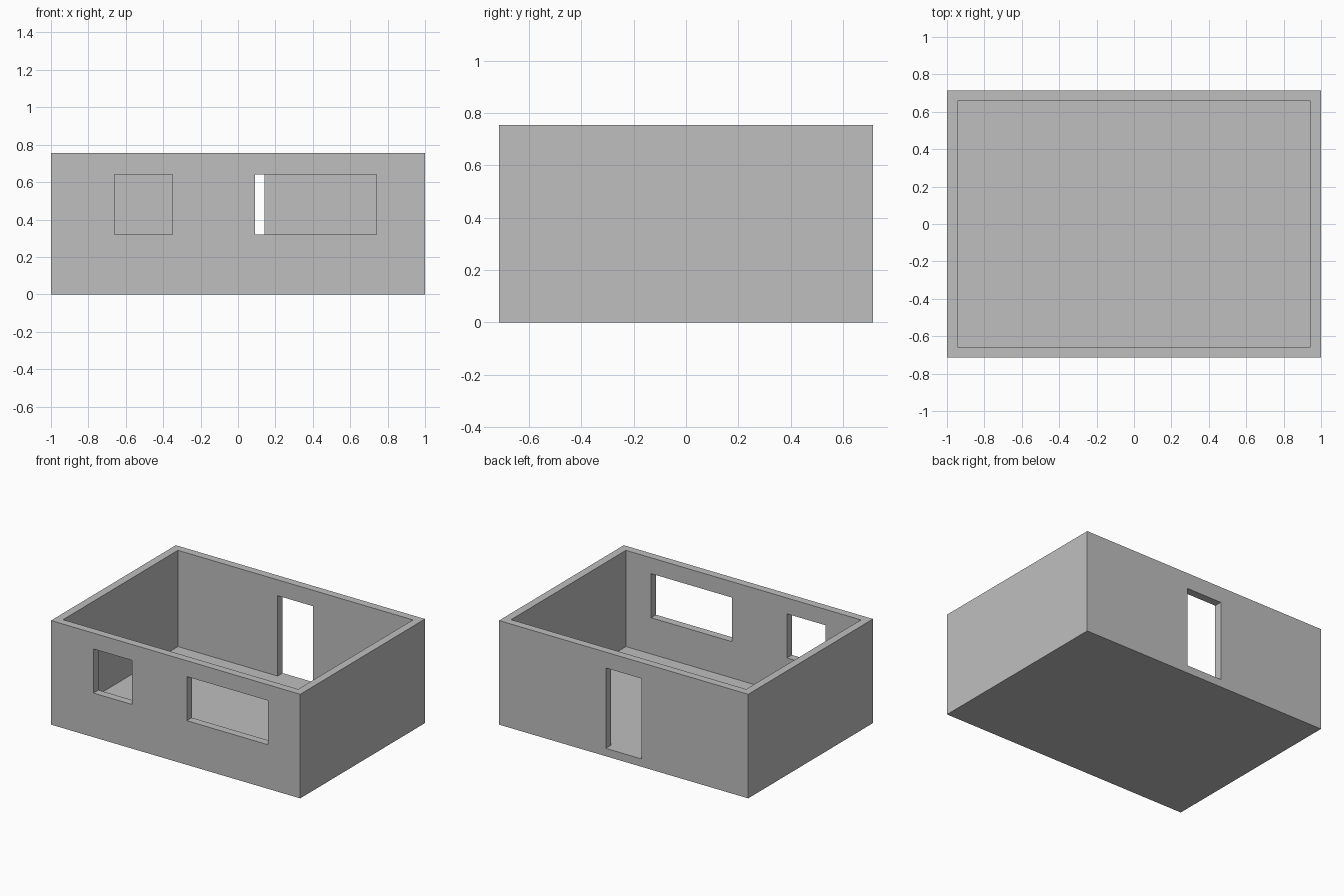
import bpy

default = bpy.data.objects.get("Cube")
if default:
    bpy.data.objects.remove(default, do_unlink=True)

HALF_X, HALF_Y, HEIGHT = 1.0, 0.715, 0.755
WALL = 0.057
HEAD, SILL = 0.64, 0.32   # top of all openings, bottom of the windows


def box(name, x, y, z):
    """Axis-aligned box given as (low, high) ranges."""
    spans = (x, y, z)
    bpy.ops.mesh.primitive_cube_add(size=1, location=[sum(s) / 2 for s in spans])
    ob = bpy.context.object
    ob.name = name
    ob.scale = [hi - lo for lo, hi in spans]
    bpy.ops.object.transform_apply(location=True, rotation=False, scale=True)
    return ob


def cut(target, cutter):
    """Subtract the cutter from the target and discard it."""
    mod = target.modifiers.new("opening", 'BOOLEAN')
    mod.operation = 'DIFFERENCE'
    mod.solver = 'EXACT'
    mod.object = cutter
    bpy.context.view_layer.objects.active = target
    bpy.ops.object.modifier_apply(modifier=mod.name)
    bpy.data.objects.remove(cutter, do_unlink=True)


# Solid block hollowed into a floor and four walls
room = box("room_shell", (-HALF_X, HALF_X), (-HALF_Y, HALF_Y), (0, HEIGHT))
inner_x, inner_y = HALF_X - WALL, HALF_Y - WALL
cut(room, box("cavity", (-inner_x, inner_x), (-inner_y, inner_y), (WALL, 1)))

# Two front windows and the back door
front = (-HALF_Y - 0.1, -inner_y + 0.1)
back = (inner_y - 0.1, HALF_Y + 0.1)
cut(room, box("small_window", (-0.66, -0.35), front, (SILL, HEAD)))
cut(room, box("wide_window", (0.09, 0.74), front, (SILL, HEAD)))
cut(room, box("back_door", (-0.143, 0.143), back, (WALL, HEAD)))

# Plain grey finish
grey = bpy.data.materials.new("plain_grey")
grey.use_nodes = True
colour = (0.52, 0.52, 0.52, 1)
grey.diffuse_color = colour
grey.node_tree.nodes["Principled BSDF"].inputs["Base Color"].default_value = colour
room.data.materials.clear()
room.data.materials.append(grey)
for face in room.data.polygons:
    face.material_index = 0
    face.use_smooth = False
